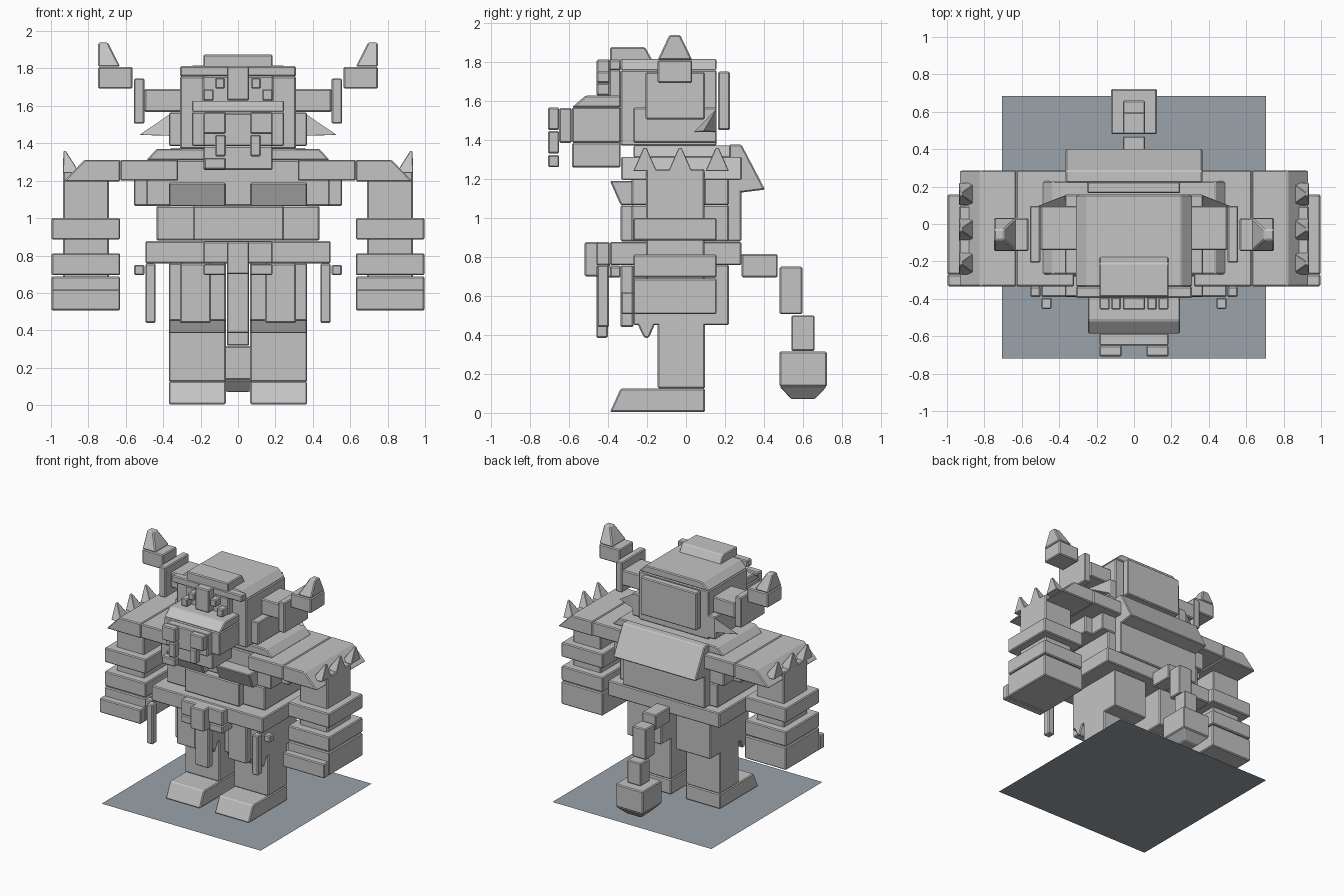
import bpy, bmesh

if "Cube" in bpy.data.objects:
    bpy.data.objects.remove(bpy.data.objects["Cube"])


def material(name, rgb):
    m = bpy.data.materials.new(name)
    m.diffuse_color = (*rgb, 1)
    m.use_nodes = True
    m.node_tree.nodes["Principled BSDF"].inputs["Base Color"].default_value = m.diffuse_color
    return m


STONE = material("stone_grey", (0.55, 0.55, 0.55))
SLATE = material("slate_blue", (0.32, 0.36, 0.40))


def finish(name, bm, bevel=0.007, mat=STONE):
    bmesh.ops.recalc_face_normals(bm, faces=bm.faces)
    me = bpy.data.meshes.new(name)
    bm.to_mesh(me)
    bm.free()
    me.materials.append(mat)
    ob = bpy.data.objects.new(name, me)
    bpy.context.collection.objects.link(ob)
    if bevel:
        mod = ob.modifiers.new("edge_bevel", "BEVEL")
        mod.width = bevel
        mod.segments = 1
    return ob


def block(name, x, y, z, top=None, bottom=None, bevel=0.007):
    """Box from ranges; top / bottom give a different (x range, y range) for that end."""
    bm = bmesh.new()
    rings = []
    for height, rect in zip(z, (bottom or (x, y), top or (x, y))):
        (x0, x1), (y0, y1) = rect
        rings.append([bm.verts.new((a, b, height))
                      for a, b in ((x0, y0), (x1, y0), (x1, y1), (x0, y1))])
    lo, hi = rings
    bm.faces.new(lo)
    bm.faces.new(hi)
    for i in range(4):
        j = (i + 1) % 4
        bm.faces.new((lo[i], lo[j], hi[j], hi[i]))
    return finish(name, bm, bevel)


def pair(name, x, y, z, top=None, bottom=None, bevel=0.007):
    """A block on the right and its mirror image on the left."""
    flip = lambda r: (-r[1], -r[0])
    frect = lambda r: r and (flip(r[0]), r[1])
    block("right_" + name, x, y, z, top, bottom, bevel)
    block("left_" + name, flip(x), y, z, frect(top), frect(bottom), bevel)


def prism(name, profile, x):
    """Side profile of (y, z) points extruded across the x range."""
    bm = bmesh.new()
    ends = [[bm.verts.new((a, p, q)) for p, q in profile] for a in x]
    bm.faces.new(ends[0])
    bm.faces.new(ends[1])
    for i in range(len(profile)):
        j = (i + 1) % len(profile)
        bm.faces.new((ends[0][i], ends[0][j], ends[1][j], ends[1][i]))
    return finish(name, bm)


# Base sheet
bm = bmesh.new()
bm.faces.new([bm.verts.new(v) for v in
              ((-.705, -.72, 0), (.705, -.72, 0), (.705, .685, 0), (-.705, .685, 0))])
finish("base_sheet", bm, 0, SLATE)

# Legs
LEG = (.065, .37)
pair("foot", LEG, (-.39, .097), (.004, .125), top=(LEG, (-.335, .097)))
pair("shin", LEG, (-.145, .097), (.125, .5))
pair("thigh", LEG, (-.27, .22), (.45, .76))
pair("knee_guard", LEG, (-.27, -.14), (.385, .5), bottom=(LEG, (-.215, -.19)))

# Belt with hanging straps
block("belt", (-.495, .495), (-.39, .285), (.757, .877))
block("belt_buckle", (-.06, .06), (-.52, -.39), (.70, .875))
block("belt_panel", (-.185, .185), (-.46, -.39), (.757, .875))
block("centre_strap", (-.06, .06), (-.46, -.40), (.385, .757))
pair("inner_strap", (.145, .31), (-.335, -.27), (.44, .757))
pair("strap_knob", (.065, .185), (-.46, -.335), (.695, .755))
pair("outer_strap", (.44, .495), (-.455, -.395), (.44, .757))
pair("outer_knob", (.50, .555), (-.39, -.335), (.695, .75))

# Torso
block("belly", (-.435, .435), (-.28, .22), (.88, 1.065))
block("belly_plate", (-.24, .245), (-.335, -.25), (.88, 1.065))
block("chest", (-.49, .49), (-.28, .22), (1.065, 1.31))
block("armpit_bar", (-.557, .557), (-.15, .10), (1.065, 1.21))
block("collar", (-.49, .49), (-.27, .23), (1.31, 1.37),
      top=((-.435, .435), (-.27, .23)))
block("spine_slab", (-.365, .365), (.20, .285), (.88, 1.2))
prism("back_shield", [(.22, 1.375), (.285, 1.375), (.405, 1.145),
                      (.285, 1.13), (.22, 1.13)], (-.365, .365))
for s, n in ((1, "right"), (-1, "left")):
    prism(n + "_chest_plate", [(-.39, 1.19), (-.335, 1.065), (-.27, 1.065),
                               (-.27, 1.19)], sorted((s * .065, s * .37)))

# Arms
pair("upper_arm", (.69, .935), (-.205, .095), (.65, 1.25))
pair("bracer_top", (.63, .997), (-.27, .157), (.885, 1.0))
pair("bracer_low", (.63, .997), (-.27, .157), (.695, .812))
pair("fist", (.63, .997), (-.27, .157), (.506, .688))
pair("fingers", (.63, .997), (-.333, -.27), (.506, .62))

# Shoulder pads with spikes
PAD = (-.333, .287)
pair("inner_pad", (.32, .63), PAD, (1.20, 1.312))
pair("outer_pad", (.63, .935), PAD, (1.195, 1.312), top=((.63, .82), PAD))
for y in (-.21, -.03, .16):
    pair("pad_spike", (.845, .935), (y - .06, y + .06), (1.24, 1.358),
         top=((.92, .934), (y - .008, y + .008)), bevel=0.003)

# Tail and its weight
block("tail_root", (-.06, .06), (.285, .47), (.695, .815))
block("tail_middle", (-.06, .06), (.48, .597), (.506, .75))
block("tail_end", (-.06, .06), (.54, .66), (.318, .50))
block("tail_weight", (-.122, .122), (.48, .722), (.135, .315))
block("tail_weight_tip", (-.122, .122), (.48, .722), (.07, .135),
      bottom=((-.06, .06), (.54, .66)))

# Head
block("head", (-.31, .31), (-.335, .157), (1.37, 1.757))
block("head_top", (-.31, .31), (-.335, .157), (1.757, 1.815),
      top=((-.25, .25), (-.335, .157)))
block("head_back_plate", (-.25, .247), (.165, .225), (1.45, 1.75))
block("crest", (-.185, .185), (-.39, -.145), (1.76, 1.875),
      top=((-.185, .185), (-.39, -.21)))
block("brow", (-.31, .31), (-.395, -.335), (1.757, 1.812))
pair("cheek", (.30, .37), (-.27, .157), (1.385, 1.565))
block("face_plate", (-.19, .19), (-.395, -.335), (1.6, 1.76))
block("nose_bridge", (-.06, .06), (-.458, -.39), (1.63, 1.812))
pair("eye", (.07, .122), (-.458, -.39), (1.692, 1.75))
pair("eye_pouch", (.13, .185), (-.458, -.39), (1.627, 1.69))

# Muzzle and tusks
block("muzzle", (-.247, .247), (-.585, -.335), (1.385, 1.567))
prism("muzzle_top", [(-.585, 1.567), (-.515, 1.627), (-.335, 1.627),
                     (-.335, 1.567)], (-.247, .247))
block("lower_jaw", (-.185, .185), (-.585, -.335), (1.258, 1.385))
block("lip", (-.185, .185), (-.65, -.585), (1.385, 1.562))
pair("tusk_root", (.065, .185), (-.708, -.65), (1.45, 1.565))
pair("tusk", (.065, .122), (-.708, -.65), (1.33, 1.445))
block("tusk_ring", (-.182, -.065), (-.708, -.65), (1.26, 1.322))

# Ear fins: wide at the head, closing to a point
for s, n in ((1, "right"), (-1, "left")):
    bm = bmesh.new()
    root = [bm.verts.new((s * .36, y, z)) for y, z in
            ((.04, 1.44), (.157, 1.44), (.157, 1.56))]
    tip = bm.verts.new((s * .53, .09, 1.445))
    bm.faces.new(root)
    for i in range(3):
        bm.faces.new((root[i], root[(i + 1) % 3], tip))
    finish(n + "_ear_fin", bm, 0.002)

# Horns
pair("horn_root", (.30, .50), (-.14, .097), (1.567, 1.69))
pair("horn_disc", (.50, .557), (-.207, .097), (1.505, 1.747))
pair("horn", (.565, .748), (-.145, .032), (1.692, 1.808))
pair("horn_tip", (.63, .748), (-.145, .032), (1.81, 1.938),
     top=((.695, .748), (-.085, -.03)))
